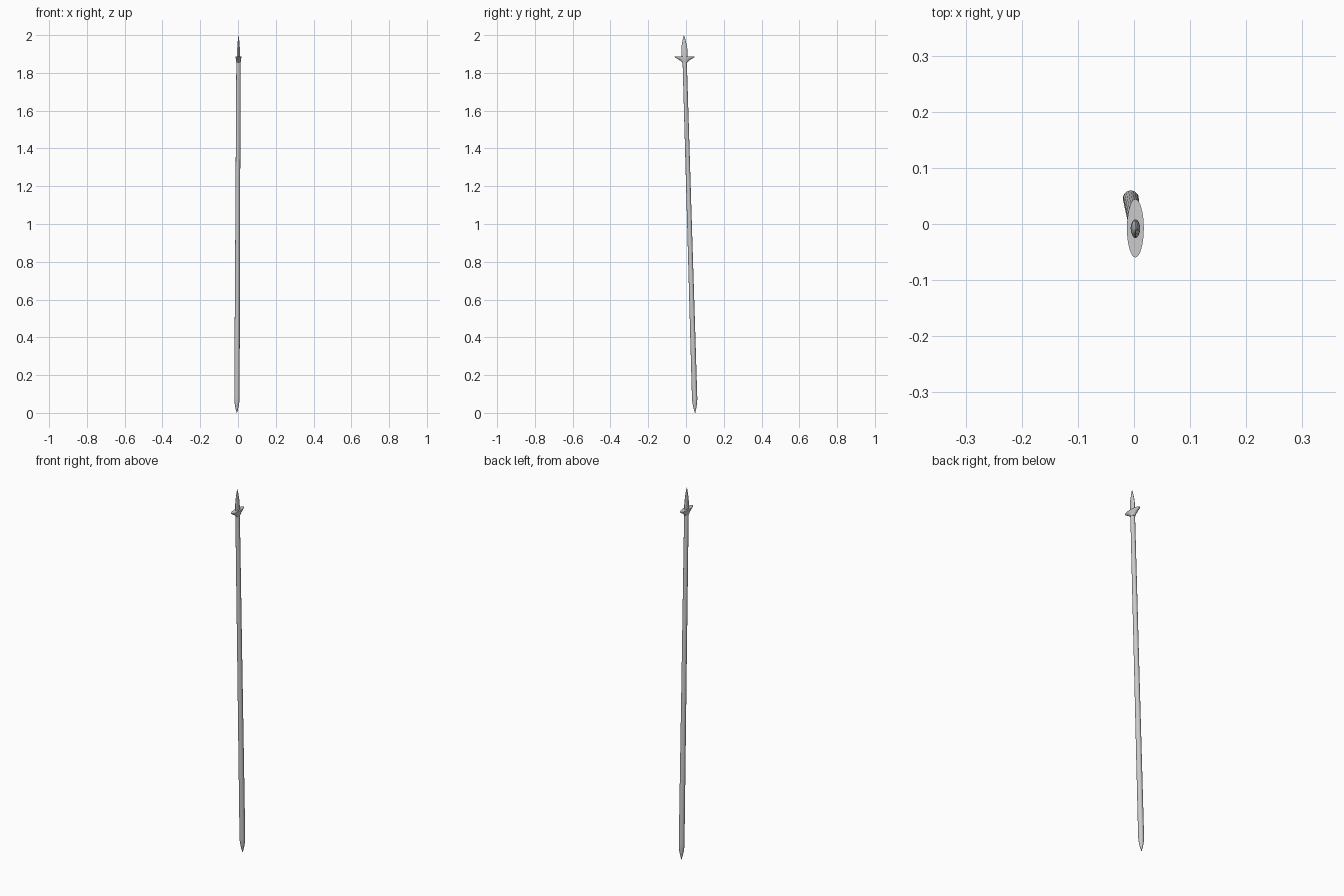
import bpy, bmesh, math
from mathutils import Vector

if "Cube" in bpy.data.objects:
    bpy.data.objects.remove(bpy.data.objects["Cube"])

BOTTOM = Vector((-0.006, 0.048, 0.0))
TOP = Vector((0.003, -0.011, 2.0))


def loft(name, rings, sides, smooth=40):
    """Stack of elliptical rings (z, half x, half y) along the leaning axis."""
    bm = bmesh.new()
    loops = []
    for z, rx, ry in rings:
        c = BOTTOM.lerp(TOP, z / 2)
        loops.append([bm.verts.new((c.x + rx * math.cos(2 * math.pi * i / sides),
                                    c.y + ry * math.sin(2 * math.pi * i / sides), z))
                      for i in range(sides)])
    for a, b in zip(loops, loops[1:]):
        for i in range(sides):
            j = (i + 1) % sides
            bm.faces.new((a[i], a[j], b[j], b[i]))
    bm.faces.new(loops[0][::-1])
    bm.faces.new(loops[-1])
    bmesh.ops.recalc_face_normals(bm, faces=bm.faces)
    me = bpy.data.meshes.new(name)
    bm.to_mesh(me)
    bm.free()
    ob = bpy.data.objects.new(name, me)
    bpy.context.collection.objects.link(ob)
    bpy.ops.object.select_all(action='DESELECT')
    ob.select_set(True)
    bpy.context.view_layer.objects.active = ob
    bpy.ops.object.shade_smooth_by_angle(angle=math.radians(smooth))
    return ob


# Shaft with a pointed butt
loft("shaft", [(z, r, r) for z, r in (
    (0, 0.001), (0.02, 0.0062), (0.04, 0.0105), (0.06, 0.0132), (0.08, 0.0141),
    (0.5, 0.0135), (1.0, 0.0125), (1.5, 0.0118), (1.87, 0.0112))], 20)

# Flared oval guard below the blade
loft("guard", [(1.854, 0.0115, 0.013), (1.864, 0.013, 0.022), (1.872, 0.014, 0.034),
               (1.879, 0.0147, 0.046), (1.883, 0.015, 0.052), (1.886, 0.015, 0.052)], 32)

# Leaf-shaped blade
loft("blade", [(1.88, 0.0085, 0.0145), (1.90, 0.0083, 0.0165), (1.92, 0.0076, 0.0165),
               (1.945, 0.006, 0.0135), (1.97, 0.004, 0.0085), (1.988, 0.002, 0.004),
               (2.0, 0.0003, 0.0004)], 16)
